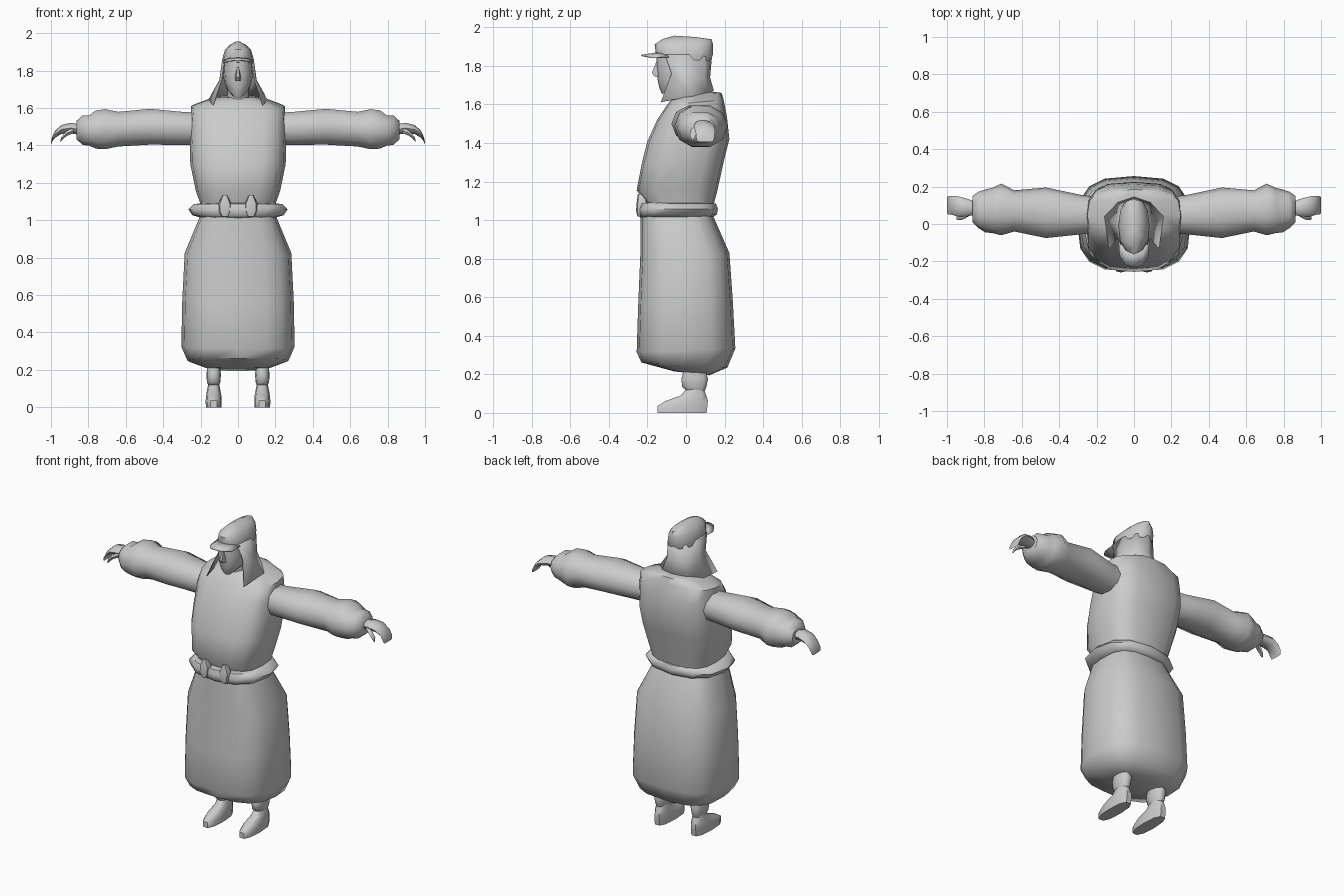
import bpy, bmesh, math
from mathutils import Vector

cloth_grey = bpy.data.materials.new("plain grey")
cloth_grey.diffuse_color = (0.6, 0.6, 0.6, 1)


def finish(name, bm, mirror=False, thickness=0, angle=50):
    bmesh.ops.recalc_face_normals(bm, faces=bm.faces)
    mesh = bpy.data.meshes.new(name)
    bm.to_mesh(mesh)
    bm.free()
    mesh.materials.append(cloth_grey)
    ob = bpy.data.objects.new(name, mesh)
    bpy.context.collection.objects.link(ob)
    bpy.ops.object.select_all(action='DESELECT')
    ob.select_set(True)
    bpy.context.view_layer.objects.active = ob
    bpy.ops.object.shade_smooth_by_angle(angle=math.radians(angle))
    if mirror:
        mod = ob.modifiers.new("mirror", 'MIRROR')
        mod.merge_threshold = 0.0005
    if thickness:
        mod = ob.modifiers.new("thickness", 'SOLIDIFY')
        mod.thickness = thickness
    return ob


def skin(name, rings, **kw):
    """Bridge closed rings of points and cap both ends."""
    bm = bmesh.new()
    rows = [[bm.verts.new(p) for p in ring] for ring in rings]
    n = len(rows[0])
    for a, b in zip(rows, rows[1:]):
        for i in range(n):
            j = (i + 1) % n
            bm.faces.new((a[i], a[j], b[j], b[i]))
    bm.faces.new(rows[0])
    bm.faces.new(rows[-1])
    return finish(name, bm, **kw)


def oval(sides, power):
    """Unit rounded-box outline."""
    out = []
    for i in range(sides):
        t = math.tau * i / sides
        c, s = math.cos(t), math.sin(t)
        out.append((math.copysign(abs(c) ** (2 / power), c),
                    math.copysign(abs(s) ** (2 / power), s)))
    return out


def upright(name, rows, cx=0, sides=16, power=2.6, **kw):
    """Rows of (z at front, z at back, half width, front y, back y)."""
    rings = []
    for zf, zb, rx, yf, yb in rows:
        rings.append([Vector((cx + rx * u, (yf + yb) / 2 + (yb - yf) / 2 * v,
                              (zf + zb) / 2 + (zb - zf) / 2 * v))
                      for u, v in oval(sides, power)])
    return skin(name, rings, **kw)


def sideways(name, rows, sides=10, power=2.2, **kw):
    """Rows of (x, centre y, centre z, half depth, half height)."""
    rings = [[Vector((x, cy + ry * u, cz + rz * v)) for u, v in oval(sides, power)]
             for x, cy, cz, ry, rz in rows]
    return skin(name, rings, mirror=True, **kw)


def sheet(name, rows, thickness):
    """Mirrored open sheet from rows of points."""
    bm = bmesh.new()
    grid = [[bm.verts.new(p) for p in row] for row in rows]
    for a, b in zip(grid, grid[1:]):
        for i in range(len(a) - 1):
            bm.faces.new((a[i], a[i + 1], b[i + 1], b[i]))
    return finish(name, bm, mirror=True, thickness=thickness)


# Robe: skirt with a tucked hem, and the bloused torso
upright("robe_skirt", [
    (0.215, 0.195, 0.15, -0.06, 0.12),
    (0.262, 0.235, 0.27, -0.232, 0.215),
    (0.315, 0.335, 0.303, -0.256, 0.256),
    (0.56, 0.58, 0.298, -0.248, 0.243),
    (0.82, 0.83, 0.285, -0.237, 0.225),
    (1.03, 1.03, 0.20, -0.235, 0.137)], power=2.9)
upright("robe_torso", [
    (1.04, 1.04, 0.195, -0.20, 0.135),
    (1.085, 1.085, 0.20, -0.20, 0.145),
    (1.155, 1.155, 0.225, -0.256, 0.163),
    (1.30, 1.30, 0.255, -0.228, 0.195),
    (1.41, 1.42, 0.258, -0.20, 0.225),
    (1.52, 1.54, 0.257, -0.15, 0.212),
    (1.595, 1.625, 0.25, -0.10, 0.195),
    (1.635, 1.66, 0.15, -0.07, 0.185),
    (1.655, 1.665, 0.09, -0.04, 0.15)], power=3)

# Belt with two knot bulges at the front
upright("belt", [
    (1.012, 1.015, 0.20, -0.235, 0.14),
    (1.025, 1.03, 0.245, -0.252, 0.16),
    (1.058, 1.058, 0.265, -0.255, 0.166),
    (1.088, 1.085, 0.238, -0.245, 0.155),
    (1.092, 1.09, 0.19, -0.20, 0.13)], sides=12, power=2.5)
upright("belt_knot", [
    (1.02, 1.02, 0.018, -0.252, -0.22),
    (1.05, 1.05, 0.034, -0.259, -0.21),
    (1.09, 1.09, 0.034, -0.256, -0.20),
    (1.135, 1.135, 0.012, -0.25, -0.21)], cx=0.07, sides=8, mirror=True)

# Sleeves with puffed cuffs
sideways("sleeve", [
    (0.20, 0.05, 1.49, 0.095, 0.09),
    (0.28, 0.05, 1.49, 0.105, 0.092),
    (0.47, 0.06, 1.50, 0.135, 0.10),
    (0.64, 0.07, 1.487, 0.11, 0.097),
    (0.71, 0.078, 1.487, 0.138, 0.112),
    (0.76, 0.072, 1.485, 0.12, 0.107),
    (0.795, 0.07, 1.48, 0.115, 0.085),
    (0.83, 0.075, 1.482, 0.098, 0.083),
    (0.863, 0.08, 1.482, 0.07, 0.052)])

# Hands with drooping fingers and a thumb
sideways("hand", [
    (0.85, 0.085, 1.485, 0.035, 0.028),
    (0.895, 0.088, 1.493, 0.048, 0.028),
    (0.945, 0.095, 1.485, 0.054, 0.024),
    (0.978, 0.10, 1.46, 0.05, 0.019),
    (0.995, 0.10, 1.43, 0.048, 0.012),
    (1.0, 0.10, 1.41, 0.042, 0.005)], sides=8)
sideways("thumb", [
    (0.88, 0.06, 1.48, 0.016, 0.018),
    (0.915, 0.042, 1.465, 0.019, 0.015),
    (0.945, 0.035, 1.435, 0.014, 0.012),
    (0.95, 0.035, 1.42, 0.006, 0.006)], sides=6)

# Legs and boots
upright("leg", [
    (0.115, 0.115, 0.028, 0.0, 0.10),
    (0.135, 0.135, 0.036, -0.022, 0.108),
    (0.175, 0.175, 0.039, -0.027, 0.117),
    (0.20, 0.20, 0.036, -0.02, 0.11),
    (0.28, 0.28, 0.036, -0.01, 0.10)], cx=0.13, sides=10, mirror=True)
upright("boot", [
    (0.0, 0.0, 0.042, -0.153, 0.112),
    (0.035, 0.035, 0.043, -0.153, 0.116),
    (0.06, 0.065, 0.041, -0.115, 0.118),
    (0.09, 0.09, 0.036, -0.03, 0.108),
    (0.125, 0.125, 0.029, 0.0, 0.095)], cx=0.13, sides=10, mirror=True)

# Head, nose and neck
upright("head", [
    (1.655, 1.70, 0.035, -0.125, 0.04),
    (1.685, 1.72, 0.06, -0.138, 0.08),
    (1.73, 1.75, 0.074, -0.148, 0.10),
    (1.79, 1.79, 0.081, -0.153, 0.11),
    (1.86, 1.86, 0.078, -0.152, 0.12)], sides=12, power=2.3)
upright("nose", [
    (1.745, 1.745, 0.014, -0.166, -0.12),
    (1.765, 1.765, 0.016, -0.182, -0.12),
    (1.82, 1.82, 0.007, -0.157, -0.12)], sides=6, power=2)
upright("neck", [
    (1.60, 1.60, 0.06, -0.05, 0.10),
    (1.74, 1.74, 0.055, -0.06, 0.08)], sides=10, power=2)

# Cap, peak and neck cloth
upright("cap", [
    (1.845, 1.825, 0.083, -0.155, 0.127),
    (1.87, 1.86, 0.083, -0.157, 0.14),
    (1.912, 1.91, 0.07, -0.163, 0.14),
    (1.94, 1.938, 0.042, -0.12, 0.134),
    (1.957, 1.95, 0.012, -0.06, 0.05)], sides=12, power=2.3)
sheet("cap_peak", [
    [(0, -0.14, 1.872), (0.05, -0.13, 1.867), (0.083, -0.09, 1.85)],
    [(0, -0.232, 1.858), (0.045, -0.222, 1.855), (0.078, -0.17, 1.845)]], 0.006)
sheet("neck_cloth", [
    [(0.074, -0.11, 1.86), (0.084, 0.0, 1.86), (0.06, 0.10, 1.85), (0, 0.134, 1.84)],
    [(0.088, -0.075, 1.76), (0.10, 0.0, 1.75), (0.07, 0.095, 1.74), (0, 0.125, 1.74)],
    [(0.135, -0.13, 1.615), (0.158, 0.04, 1.645), (0.09, 0.115, 1.66), (0, 0.145, 1.67)]],
    0.006)
